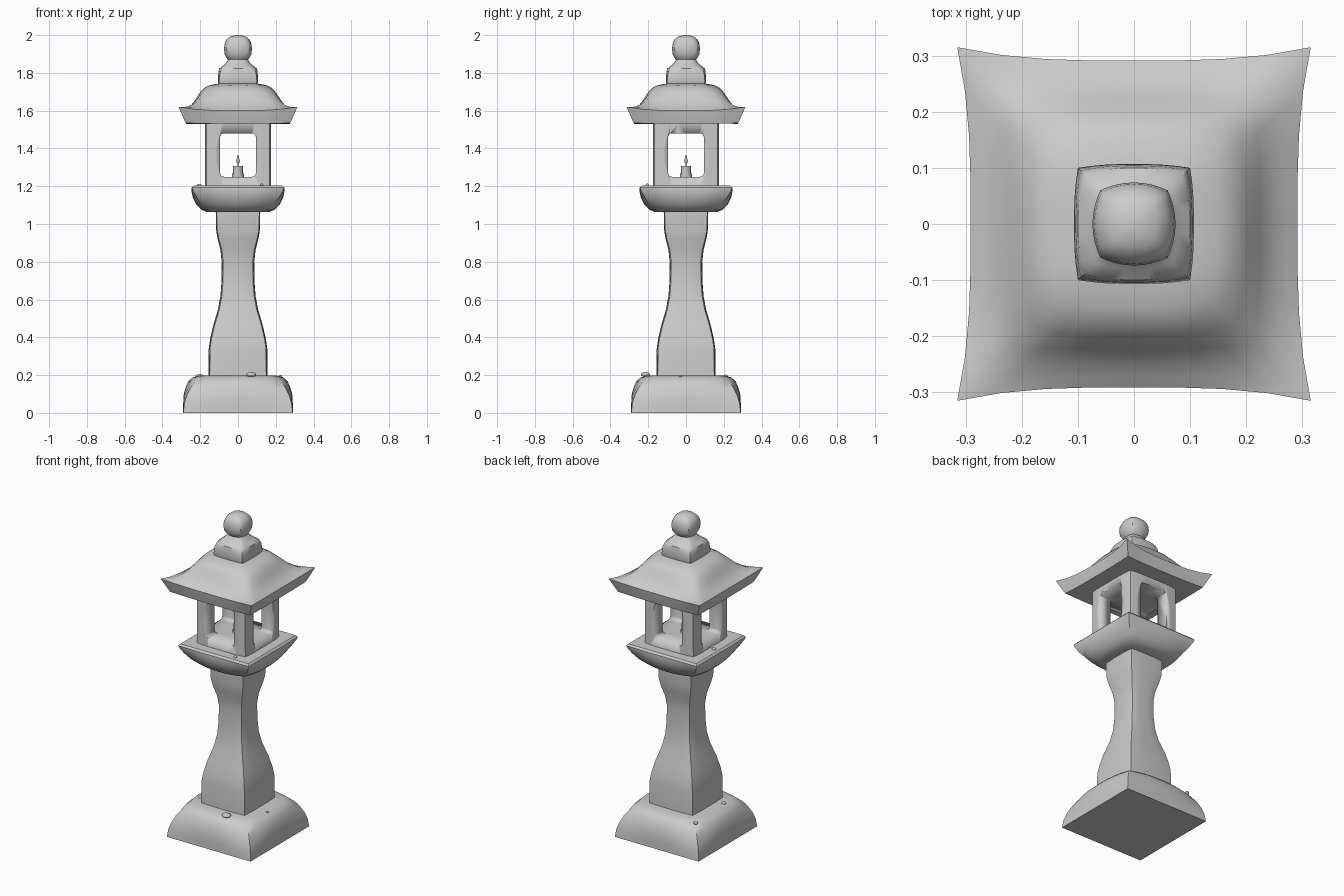
import bpy, bmesh, math

if "Cube" in bpy.data.objects:
    bpy.data.objects.remove(bpy.data.objects["Cube"])

N = 8  # segments per side of each squarish ring


def finish(name, bm, angle=38):
    bmesh.ops.recalc_face_normals(bm, faces=bm.faces)
    me = bpy.data.meshes.new(name)
    bm.to_mesh(me)
    bm.free()
    ob = bpy.data.objects.new(name, me)
    bpy.context.collection.objects.link(ob)
    bpy.ops.object.select_all(action='DESELECT')
    ob.select_set(True)
    bpy.context.view_layer.objects.active = ob
    bpy.ops.object.shade_smooth_by_angle(angle=math.radians(angle))
    return ob


def loft(name, rings, power=2.5, angle=38):
    """Stack squarish rings: (z, half width mid-side, half width at corner[, corner z])."""
    bm = bmesh.new()
    loops = []
    for r in rings:
        z, mid, cor = r[:3]
        zc = r[3] if len(r) > 3 else z
        loop = []
        for side in range(4):
            a = side * math.pi / 2
            for i in range(N):
                t = -1 + 2 * i / N
                w = abs(t) ** power
                x, y = mid + (cor - mid) * w, cor * t
                loop.append(bm.verts.new((x * math.cos(a) - y * math.sin(a),
                                          x * math.sin(a) + y * math.cos(a),
                                          z + (zc - z) * w)))
        loops.append(loop)
    n = 4 * N
    for lo, hi in zip(loops, loops[1:]):
        for i in range(n):
            bm.faces.new((lo[i], lo[(i + 1) % n], hi[(i + 1) % n], hi[i]))
    bm.faces.new(loops[0][::-1])
    bm.faces.new(loops[-1])
    return finish(name, bm, angle)


def lathe(name, profile, seg=20):
    bm = bmesh.new()
    vs = [bm.verts.new((r, 0, z)) for r, z in profile]
    es = [bm.edges.new(p) for p in zip(vs, vs[1:])]
    bmesh.ops.spin(bm, geom=vs + es, cent=(0, 0, 0), axis=(0, 0, 1),
                   angle=2 * math.pi, steps=seg)
    bmesh.ops.remove_doubles(bm, verts=bm.verts, dist=1e-5)
    return finish(name, bm)


def pebble(name, loc, size):
    bm = bmesh.new()
    bmesh.ops.create_icosphere(bm, subdivisions=2, radius=1)
    for v in bm.verts:
        v.co = [c * s + o for c, s, o in zip(v.co, size, loc)]
    finish(name, bm, 60)


# Foot stone, with square lower corners and a softly rounded top
loft("base", [(0, .29, .29), (.05, .29, .284), (.09, .289, .272), (.13, .279, .253),
              (.165, .264, .23), (.188, .24, .205), (.198, .205, .175)])

# Waisted shaft
loft("shaft", [(.18, .155, .15), (.34, .155, .148), (.39, .148, .141), (.46, .132, .125),
               (.55, .106, .098), (.62, .093, .085), (.7, .087, .079), (.8, .086, .078),
               (.86, .093, .085), (.92, .108, .101), (.97, .116, .111), (1.07, .118, .113)], 3)

# Bowl-shaped platform
loft("platform", [(1.063, .165, .125), (1.075, .192, .16), (1.1, .219, .19),
                  (1.14, .239, .218), (1.175, .247, .238), (1.193, .246, .244),
                  (1.204, .235, .235)])

# Fire box: block with a rounded opening through both axes
box = loft("fire_box", [(1.19, .176, .168), (1.36, .175, .167), (1.54, .176, .168)], 6)


def window(name, size):
    bm = bmesh.new()
    bmesh.ops.create_cube(bm, size=1)
    for v in bm.verts:
        v.co = [c * s for c, s in zip(v.co, size)]
        v.co.z += 1.365
    long_axis = 0 if size[0] > size[1] else 1
    edges = [e for e in bm.edges
             if abs(e.verts[0].co[long_axis] - e.verts[1].co[long_axis]) > .3]
    bmesh.ops.bevel(bm, geom=edges, offset=.022, segments=4, profile=.5, affect='EDGES')
    cutter = finish(name, bm)
    cutter.hide_render = True
    cutter.hide_set(True)
    m = box.modifiers.new(name, 'BOOLEAN')
    m.operation, m.solver, m.object = 'DIFFERENCE', 'EXACT', cutter


window("window_cutter_x", (.6, .19, .23))
window("window_cutter_y", (.19, .6, .23))

# Roof with upturned corners
loft("roof", [(1.53, .275, .277, 1.535), (1.565, .284, .294, 1.572), (1.6, .291, .315, 1.62),
              (1.613, .273, .288, 1.618), (1.63, .247, .252, 1.627), (1.66, .224, .215, 1.65),
              (1.695, .202, .18, 1.688), (1.72, .18, .155, 1.713), (1.735, .15, .13, 1.73),
              (1.745, .095, .09)], 3, 45)

# Neck and finial
loft("roof_neck", [(1.735, .1, .094), (1.755, .107, .1), (1.8, .104, .095), (1.822, .1, .086),
                   (1.838, .08, .068), (1.855, .062, .05), (1.875, .05, .04)])
loft("finial", [(1.86, .045, .034), (1.875, .058, .045), (1.895, .07, .056), (1.925, .074, .06),
                (1.955, .071, .057), (1.978, .06, .047), (1.992, .042, .032),
                (1.998, .022, .016), (2, .008, .006)], 2)

# Candle and flame
lathe("candle_dish", [(0, 1.245), (.031, 1.245), (.031, 1.267), (0, 1.267)])
lathe("candle", [(0, 1.265), (.026, 1.265), (.026, 1.308), (0, 1.308)])
lathe("flame", [(.002, 1.305), (.002, 1.318), (.008, 1.324), (.01, 1.333),
                (.006, 1.35), (0, 1.37)], 12)

# Scattered pebbles
for i, (loc, size) in enumerate([
        ((.07, -.215, .203), (.028, .025, .013)), ((-.215, .21, .193), (.014, .013, .01)),
        ((-.20, -.09, .198), (.014, .013, .008)), ((.225, -.03, .195), (.008, .008, .006)),
        ((.125, -.205, 1.206), (.01, .009, .008)), ((-.205, .016, 1.206), (.014, .012, .007))]):
    pebble(f"pebble_{i + 1}", loc, size)
